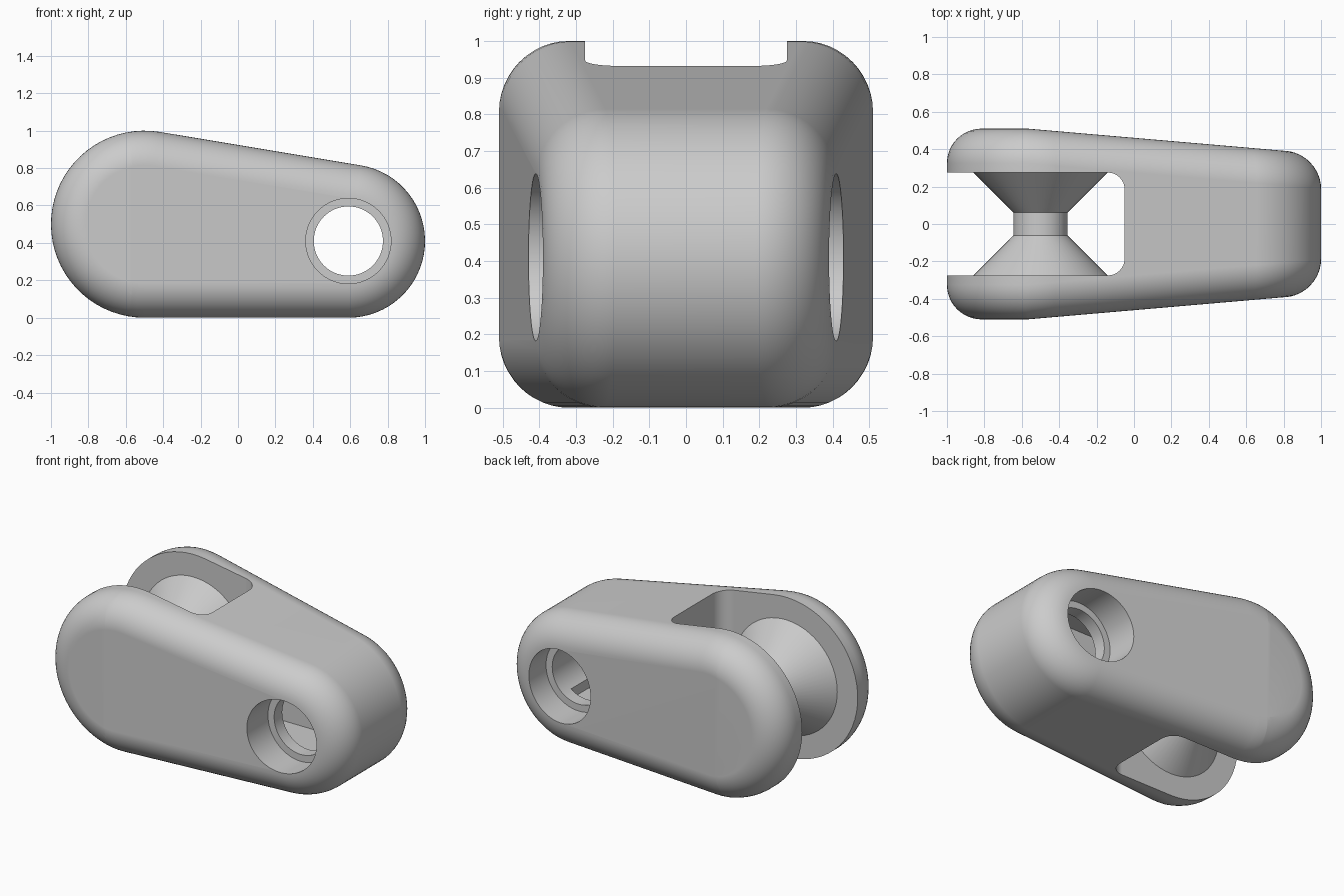
import bpy, bmesh
from math import sin, cos, pi, radians
from mathutils import Vector, Matrix

cube = bpy.data.objects.get("Cube")
if cube:
    bpy.data.objects.remove(cube, do_unlink=True)

grey = bpy.data.materials.new("plain_grey")
colour = (0.6, 0.6, 0.6, 1)
grey.diffuse_color = colour
grey.use_nodes = True
grey.node_tree.nodes["Principled BSDF"].inputs["Base Color"].default_value = colour

HALF, ROUND, KINK, TAPER = 0.51, 0.185, -0.57, 0.0863
AXLE, PIN = (-0.5, 0.5), (0.59, 0.41)   # (x, z) of the two end arcs


def make(name, bm):
    bmesh.ops.recalc_face_normals(bm, faces=bm.faces)
    mesh = bpy.data.meshes.new(name)
    bm.to_mesh(mesh)
    bm.free()
    mesh.materials.append(grey)
    ob = bpy.data.objects.new(name, mesh)
    bpy.context.collection.objects.link(ob)
    return ob


def skin(bm, rings, caps=True):
    """Join successive closed rings of points with quads."""
    rings = [[bm.verts.new(p) for p in ring] for ring in rings]
    n = len(rings[0])
    for a, b in zip(rings, rings[1:]):
        for i in range(n):
            j = (i + 1) % n
            bm.faces.new((a[i], a[j], b[j], b[i]))
    if caps:
        bm.faces.new(rings[0])
        bm.faces.new(rings[-1])


def arc(cx, cz, r, start, end, steps):
    angles = [radians(start + (end - start) * i / steps) for i in range(steps + 1)]
    return [(cx + r * cos(a), cz + r * sin(a)) for a in angles]


def outline(inset):
    """Teardrop side profile: two arcs joined by tangents."""
    return (arc(*PIN, PIN[1] - inset, -90, 80.56, 32)
            + arc(*AXLE, AXLE[1] - inset, 80.56, 270, 36))


def turned(name, centre, profile, steps=64):
    """Solid of revolution about y, from (radius, y) pairs."""
    bm = bmesh.new()
    rings = []
    for r, y in profile:
        circle = arc(*centre, r, 0, 360, steps)[:-1]
        rings.append([(x, y, z) for x, z in circle])
    skin(bm, rings)
    return make(name, bm)


def box(name, x0, x1, half_y, z0, z1):
    bm = bmesh.new()
    skin(bm, [[(x0, -half_y, z), (x1, -half_y, z), (x1, half_y, z), (x0, half_y, z)]
              for z in (z0, z1)])
    return make(name, bm)


def cut(target, cutter):
    cutter.hide_render = True
    mod = target.modifiers.new("cut", 'BOOLEAN')
    mod.operation, mod.solver, mod.object = 'DIFFERENCE', 'EXACT', cutter
    bpy.context.view_layer.objects.active = target
    bpy.ops.object.modifier_apply(modifier=mod.name)
    bpy.data.objects.remove(cutter, do_unlink=True)


def smooth(ob):
    bpy.ops.object.select_all(action='DESELECT')
    ob.select_set(True)
    bpy.context.view_layer.objects.active = ob
    bpy.ops.object.shade_smooth_by_angle(angle=radians(25))
    mod = ob.modifiers.new("even_shading", 'WEIGHTED_NORMAL')
    mod.keep_sharp = True


# Housing: rounded rim on both sides, tapering towards the pin end
bm = bmesh.new()
STEPS = 12
half_rim = [(ROUND * (1 - cos(t)), HALF - ROUND + ROUND * sin(t))
            for t in (pi / 2 * i / STEPS for i in range(STEPS + 1))]
rim = [(d, -y) for d, y in reversed(half_rim)] + half_rim
skin(bm, [[(x, y, z) for x, z in outline(d)] for d, y in rim])
bmesh.ops.bisect_plane(bm, geom=bm.verts[:] + bm.edges[:] + bm.faces[:],
                       plane_co=(KINK, 0, 0), plane_no=(1, 0, 0))
for v in bm.verts:
    shift = max(0, v.co.x - KINK) * TAPER
    v.co.y -= shift if v.co.y > 0 else -shift
housing = make("housing", bm)

# Open slot for the wheel, with rounded inner corners
bm = bmesh.new()
SLOT, END, CORNER = 0.275, -0.05, 0.09
path = ([(-1.3, -SLOT)]
        + arc(END - CORNER, -SLOT + CORNER, CORNER, -90, 0, 8)
        + arc(END - CORNER, SLOT - CORNER, CORNER, 0, 90, 8)
        + [(-1.3, SLOT)])
skin(bm, [[(x, y, z) for x, y in path] for z in (-0.2, 1.2)])
cut(housing, make("slot_cutter", bm))

# Pin hole with a wider bore at each side, and the inner chamber
cut(housing, turned("pin_cutter", PIN,
                    [(0.228, -0.7), (0.228, -0.22), (0.185, -0.22),
                     (0.185, 0.22), (0.228, 0.22), (0.228, 0.7)]))
cut(housing, box("chamber_cutter", -0.15, 0.7, 0.14, 0.2, 0.72))
smooth(housing)

# Grooved wheel between the cheeks
wheel = turned("wheel", AXLE, [(0.36, -0.277), (0.145, -0.062),
                               (0.145, 0.062), (0.36, 0.277)])
smooth(wheel)
